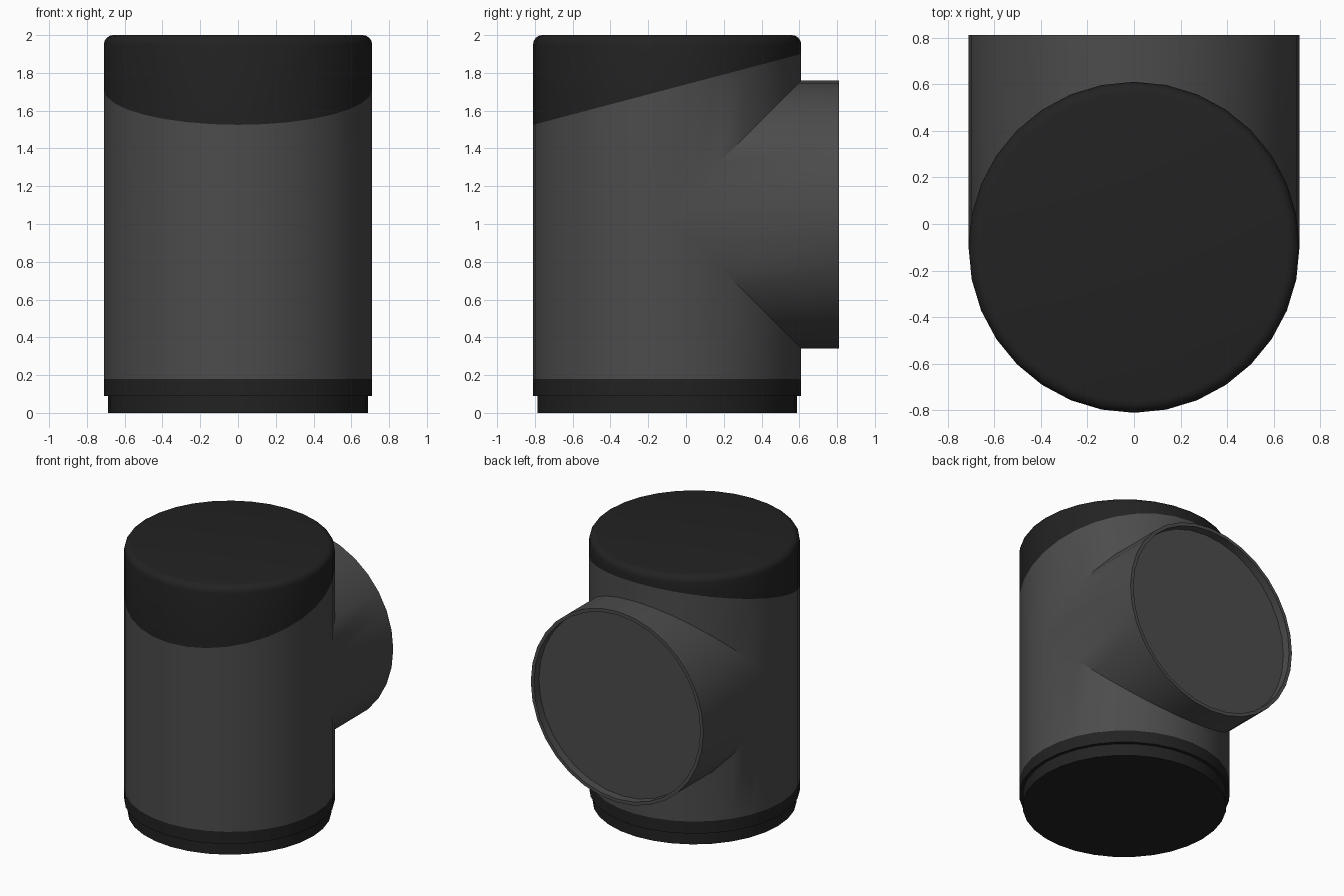
import bpy, bmesh
from math import cos, sin, pi, radians

if "Cube" in bpy.data.objects:
    bpy.data.objects.remove(bpy.data.objects["Cube"])

N = 32          # sides of both tubes
R = 0.71        # tube radius
CY = -0.10      # upright axis position in y
PZ = 1.05       # side branch axis height


def material(name, v):
    m = bpy.data.materials.new(name)
    m.diffuse_color = (v, v, v, 1)
    m.use_nodes = True
    m.node_tree.nodes["Principled BSDF"].inputs["Base Color"].default_value = m.diffuse_color
    return m


grey = material("grey", 0.072)
black = material("black", 0.016)


def upright(r, height):
    """Ring around the upright axis; height is a number or a function of angle."""
    h = height if callable(height) else (lambda a: height)
    return [(r * cos(a), CY + r * sin(a), h(a)) for a in angles]


def branch(r, depth):
    """Ring around the side branch axis; depth is a number or a function of angle."""
    d = depth if callable(depth) else (lambda a: depth)
    return [(r * cos(a), d(a), PZ + r * sin(a)) for a in angles]


angles = [2 * pi * i / N for i in range(N)]


def slant(a):
    return 1.525 + 0.264 * (CY + R * sin(a) + 0.81)


def lower_seam(a):
    return PZ - R * max(0, sin(a))


def upper_seam(a):
    return PZ + R * max(0, sin(a))


def mitre(a):
    return CY + R * abs(sin(a))


def build(name, strips, mat):
    """Each strip is (rings, cap_last): rings are bridged, the last one optionally filled."""
    bm = bmesh.new()
    for rings, cap_last in strips:
        loops = [[bm.verts.new(p) for p in ring] for ring in rings]
        for lo, hi in zip(loops, loops[1:]):
            for i in range(N):
                j = (i + 1) % N
                bm.faces.new((lo[i], lo[j], hi[j], hi[i]))
        if cap_last:
            bm.faces.new(loops[-1])
    bmesh.ops.remove_doubles(bm, verts=bm.verts, dist=1e-4)
    bmesh.ops.recalc_face_normals(bm, faces=bm.faces)
    me = bpy.data.meshes.new(name)
    bm.to_mesh(me)
    bm.free()
    me.materials.append(mat)
    ob = bpy.data.objects.new(name, me)
    bpy.context.collection.objects.link(ob)
    bpy.ops.object.select_all(action='DESELECT')
    ob.select_set(True)
    bpy.context.view_layer.objects.active = ob
    bpy.ops.object.shade_smooth_by_angle(angle=radians(30))
    return ob


# Tee body: upright wall split around the mitred side branch with recessed end
build("tee_body", [
    ([upright(R, 0.18), upright(R, lower_seam)], False),
    ([upright(R, upper_seam), upright(R, slant)], False),
    ([branch(R, mitre), branch(R, 0.81), branch(0.685, 0.81), branch(0.685, 0.75)], True),
], grey)

# Top cap: slanted lower edge, rounded upper rim
B = 0.05
rim = [upright(R - B + B * cos(t), 2 - B + B * sin(t))
       for t in [k * pi / 8 for k in range(5)]]
build("top_cap", [([upright(R, slant)] + rim, True)], black)

# Base collar with stepped-in foot
build("base_collar", [
    ([upright(R, 0.18), upright(R, 0.09), upright(0.687, 0.09), upright(0.687, 0)], True),
], black)
